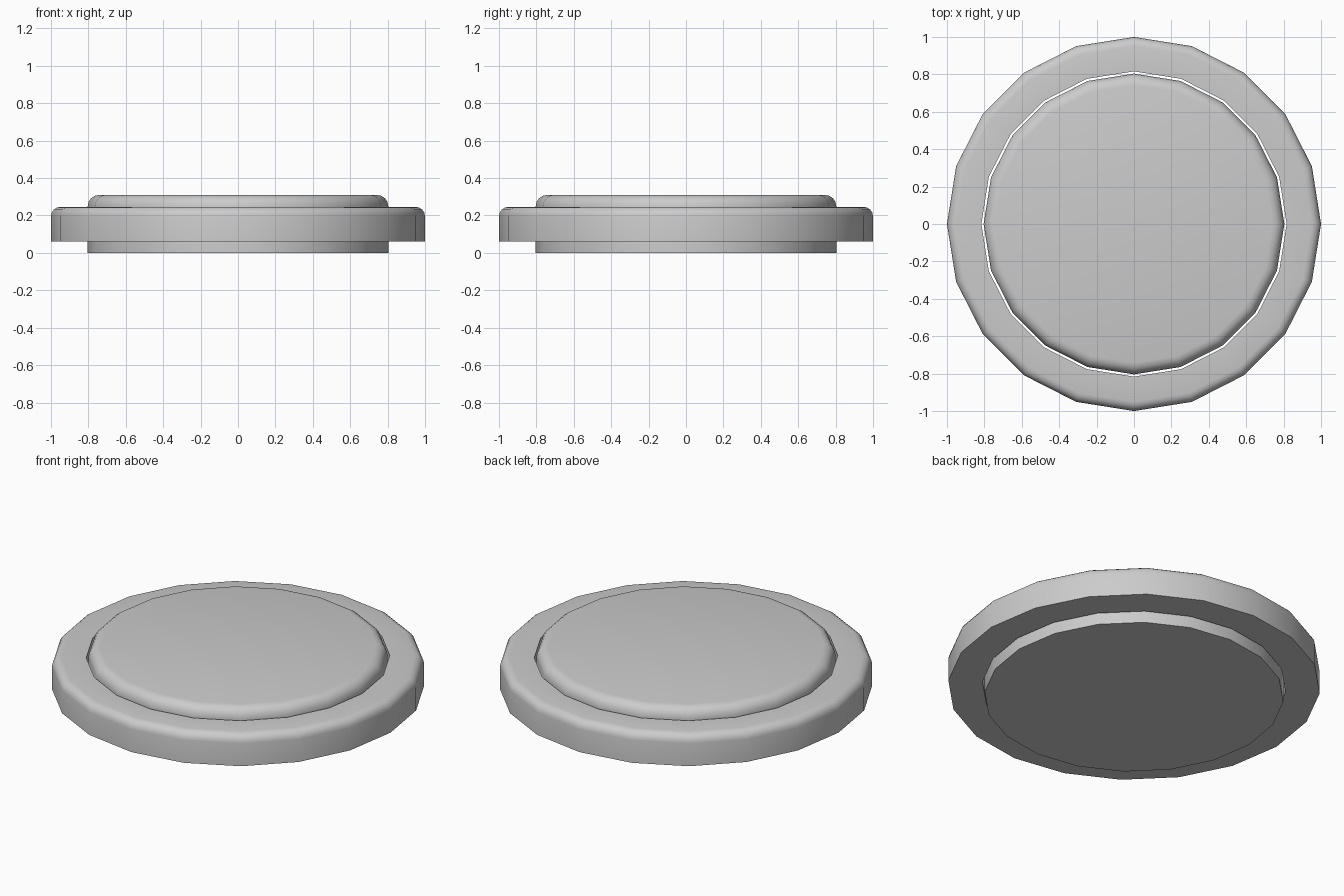
import bpy, math

if "Cube" in bpy.data.objects:
    bpy.data.objects.remove(bpy.data.objects["Cube"])

SIDES = 20


def arc(r, z, size, steps=4):
    """Rounded outer-top corner, from the vertical side up to the flat top."""
    pts = []
    for i in range(steps + 1):
        a = math.pi / 2 * i / steps
        pts.append((r - size + size * math.cos(a), z - size + size * math.sin(a)))
    return pts


def lathe(name, profile, closed):
    """Spin an (r, z) profile; closed gives a ring, open gets flat end caps."""
    n = len(profile)
    verts = [(r * math.cos(2 * math.pi * k / SIDES), r * math.sin(2 * math.pi * k / SIDES), z)
             for r, z in profile for k in range(SIDES)]
    faces = []
    for i in range(n if closed else n - 1):
        j = (i + 1) % n
        for k in range(SIDES):
            m = (k + 1) % SIDES
            faces.append((i * SIDES + k, i * SIDES + m, j * SIDES + m, j * SIDES + k))
    if not closed:
        faces.append(tuple(reversed(range(SIDES))))
        faces.append(tuple(range((n - 1) * SIDES, n * SIDES)))
    mesh = bpy.data.meshes.new(name)
    mesh.from_pydata(verts, [], faces)
    obj = bpy.data.objects.new(name, mesh)
    bpy.context.collection.objects.link(obj)
    bpy.ops.object.select_all(action='DESELECT')
    obj.select_set(True)
    bpy.context.view_layer.objects.active = obj
    bpy.ops.object.shade_smooth_by_angle(angle=math.radians(35))
    return obj


# Central button disc, running the full height
lathe("button_disc", [(0.804, 0.0)] + arc(0.804, 0.31, 0.062), False)

# Outer bezel ring, separated from the disc by a thin gap
lathe("bezel_ring", [(0.816, 0.062), (1.0, 0.062)] + arc(1.0, 0.246, 0.05) + [(0.816, 0.246)], True)
